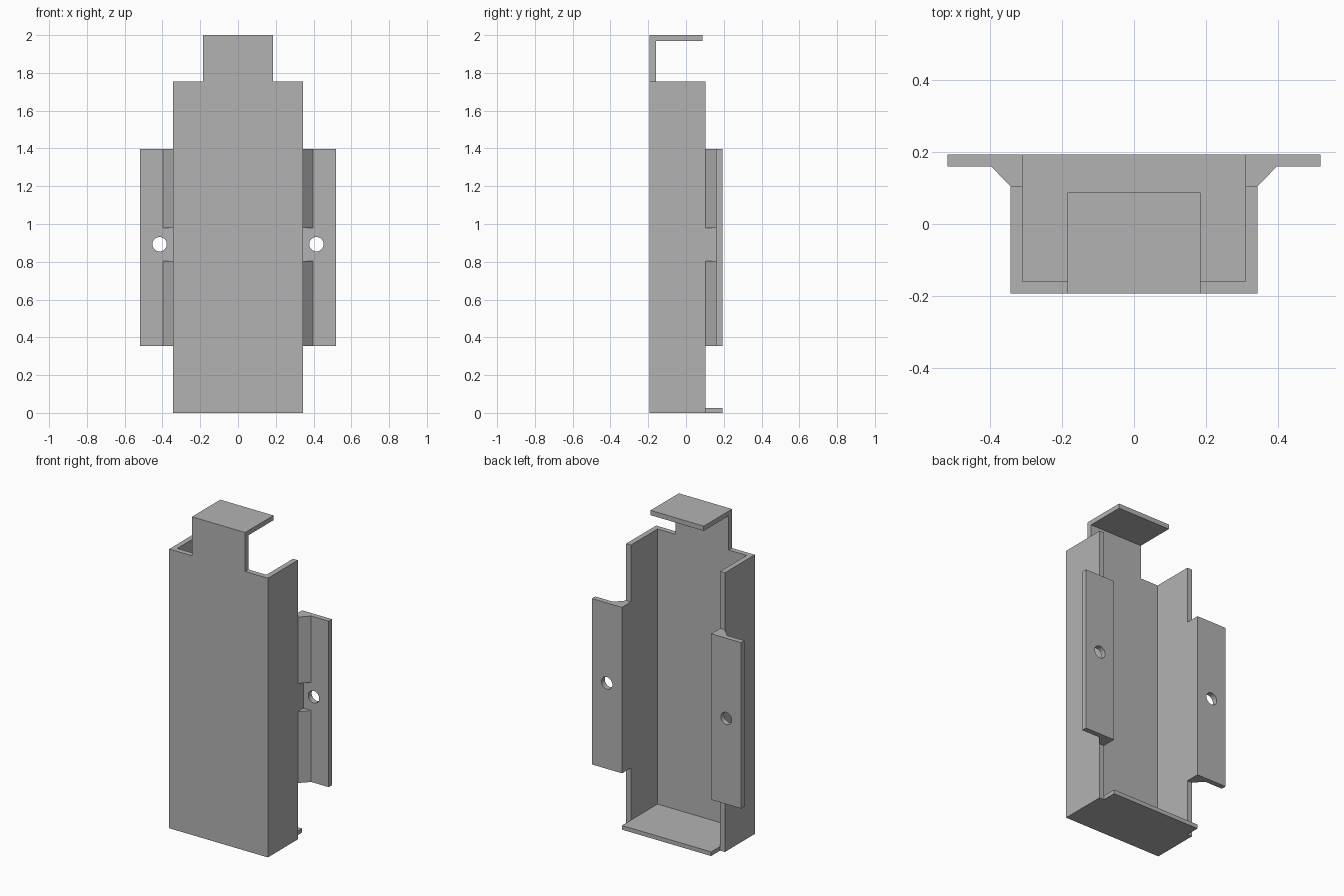
import bpy, bmesh
from mathutils import Vector

cube = bpy.data.objects.get("Cube")
if cube:
    bpy.data.objects.remove(cube, do_unlink=True)

grey = bpy.data.materials.new("plain grey")
grey.use_nodes = True
grey.diffuse_color = (0.45, 0.45, 0.45, 1)
grey.node_tree.nodes["Principled BSDF"].inputs["Base Color"].default_value = grey.diffuse_color

# Main dimensions
W, IN, D, T = 0.343, 0.31, 0.193, 0.033   # half width, inner half width, half depth, sheet
WALL_Y, WALL_Z = 0.104, 1.755             # rear edge and top of the side walls
F0, F1, F_X = 0.354, 1.397, 0.519         # flange bottom, top and outer edge
TAB = 0.185                               # half width of the top hook


def extrude(name, outline, axis, start, end):
    """Solid made from a 2D outline pushed along one axis (other axes in x, y, z order)."""
    def place(p, h):
        c = list(p)
        c.insert(axis, h)
        return Vector(c)
    bm = bmesh.new()
    base = bm.faces.new([bm.verts.new(place(p, start)) for p in outline])
    made = bmesh.ops.extrude_face_region(bm, geom=[base])["geom"]
    shift = place((0, 0), end - start)
    bmesh.ops.translate(bm, vec=shift, verts=[g for g in made if isinstance(g, bmesh.types.BMVert)])
    bmesh.ops.recalc_face_normals(bm, faces=bm.faces)
    mesh = bpy.data.meshes.new(name)
    bm.to_mesh(mesh)
    bm.free()
    mesh.materials.append(grey)
    obj = bpy.data.objects.new(name, mesh)
    bpy.context.collection.objects.link(obj)
    return obj


def rect(a0, b0, a1, b1):
    return [(a0, b0), (a1, b0), (a1, b1), (a0, b1)]


def drill(obj, x, z, radius):
    """Round screw hole through the sheet from front to back."""
    bpy.ops.mesh.primitive_cylinder_add(vertices=32, radius=radius, depth=0.3,
                                        location=(x, D, z), rotation=(1.5708, 0, 0))
    cutter = bpy.context.object
    cutter.name = "hole_cutter"
    cutter.hide_render = True
    mod = obj.modifiers.new("screw_hole", 'BOOLEAN')
    mod.object, mod.operation, mod.solver = cutter, 'DIFFERENCE', 'EXACT'
    bpy.context.view_layer.objects.active = obj
    bpy.ops.object.modifier_apply(modifier=mod.name)
    bpy.data.objects.remove(cutter, do_unlink=True)


# Front panel with its narrow neck
half = [(W, 0), (W, WALL_Z), (TAB, WALL_Z), (TAB, 2)]
extrude("front_panel", half + [(-x, z) for x, z in reversed(half)], 1, -D, -D + T)

# Hook plate on top of the neck, and floor plate
extrude("top_hook", rect(-TAB, -D + T, TAB, 0.088), 2, 2 - 0.03, 2)
extrude("floor_plate", rect(-IN, -D + T, IN, D), 2, 0, 0.026)

# Side walls, mounting flanges and gussets
wall = [(-D + T, 0), (WALL_Y, 0), (WALL_Y, F0), (D - T, F0),
        (D - T, F1), (WALL_Y, F1), (WALL_Y, WALL_Z), (-D + T, WALL_Z)]
for side, s in (("left", 1), ("right", -1)):
    extrude(side + "_wall", wall, 0, s * IN, s * W)
    flange = extrude(side + "_flange", rect(s * IN, F0, s * F_X, F1), 1, D - T, D)
    drill(flange, s * 0.415, 0.893, 0.038)
    wedge = [(s * W, WALL_Y), (s * 0.397, D - T), (s * W, D - T)]
    for part, z0, z1 in (("lower", F0, 0.803), ("upper", 0.98, F1)):
        extrude(f"{side}_{part}_gusset", wedge, 2, z0, z1)
